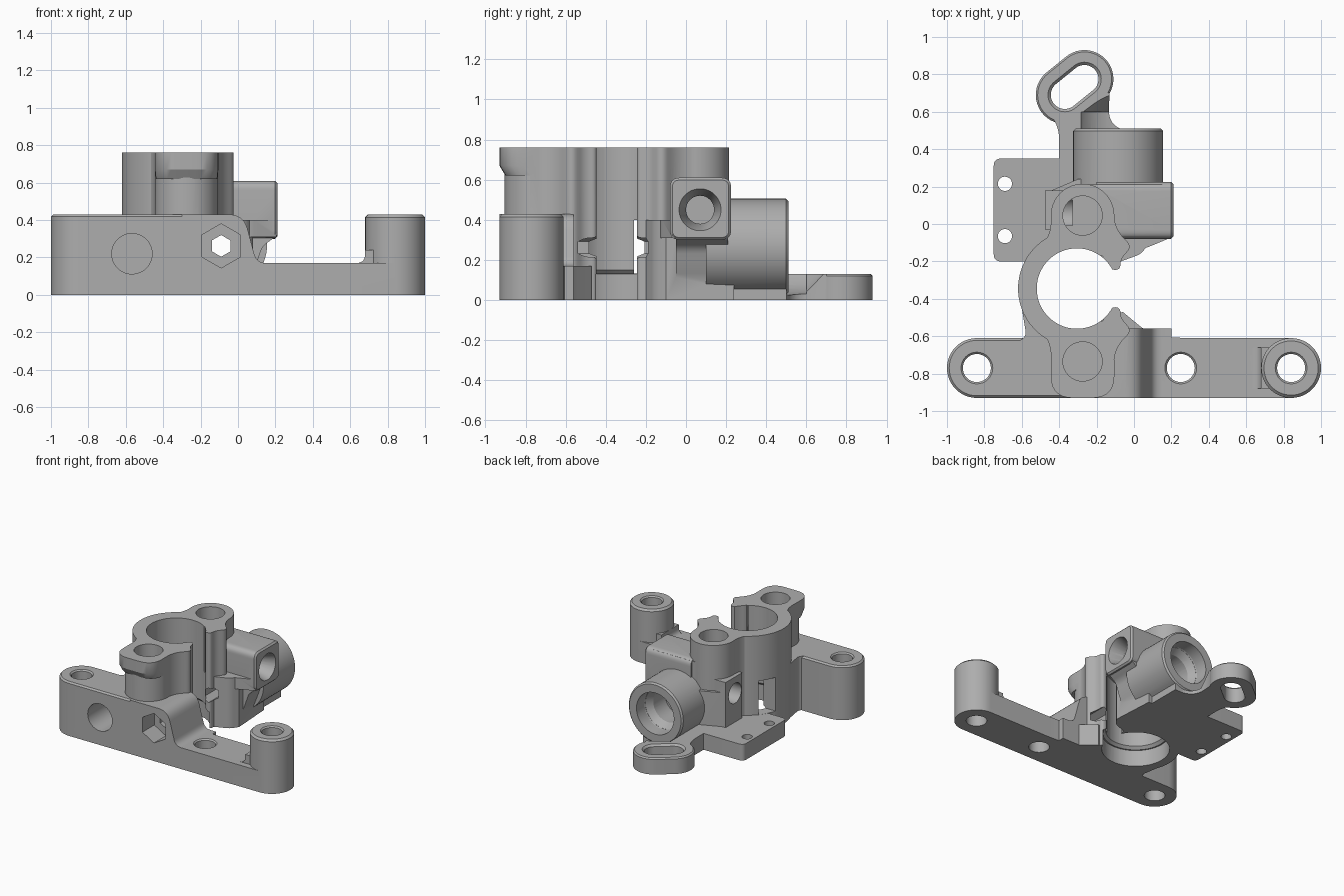
import bpy, bmesh
from math import sin, cos, pi, radians
from mathutils import Vector

cube = bpy.data.objects.get("Cube")
if cube:
    bpy.data.objects.remove(cube, do_unlink=True)

grey = bpy.data.materials.new("plain_grey")
grey.use_nodes = True
colour = (0.42, 0.42, 0.42, 1)
grey.diffuse_color = colour
grey.node_tree.nodes["Principled BSDF"].inputs["Base Color"].default_value = colour


def circle(u, v, r, n=48, start=0, sweep=360):
    steps = n if sweep == 360 else n + 1
    angles = [radians(start + sweep * i / n) for i in range(steps)]
    return [(u + r * cos(a), v + r * sin(a)) for a in angles]


def rounded(points, steps=7):
    """Polygon whose corners (u, v, cut) are rounded over the length cut."""
    out = []
    for i, p in enumerate(points):
        here = Vector(p[:2])
        if len(p) < 3:
            out.append(tuple(here))
            continue
        before, after = (Vector(points[j][:2]) for j in (i - 1, (i + 1) % len(points)))
        a = here + (before - here).normalized() * p[2]
        b = here + (after - here).normalized() * p[2]
        for k in range(steps + 1):
            t = k / steps
            out.append(tuple(a * (1 - t) ** 2 + here * 2 * t * (1 - t) + b * t * t))
    return out


def box(u0, u1, v0, v1, r=0):
    corners = [(u0, v0), (u1, v0), (u1, v1), (u0, v1)]
    return rounded([(*c, r) for c in corners]) if r else corners


def prism(name, outline, start, end, axis="z", end_outline=None, chamfer=0):
    """Solid between two outlines; the far end may be chamfered."""
    place = {"x": lambda u, v, w: (w, u, v),
             "y": lambda u, v, w: (u, w, v),
             "z": lambda u, v, w: (u, v, w)}[axis]
    bm = bmesh.new()
    low = [bm.verts.new(place(u, v, start)) for u, v in outline]
    high = [bm.verts.new(place(u, v, end)) for u, v in end_outline or outline]
    bm.faces.new(low)
    cap = bm.faces.new(high)
    for i in range(len(low)):
        j = (i + 1) % len(low)
        bm.faces.new((low[i], low[j], high[j], high[i]))
    bmesh.ops.recalc_face_normals(bm, faces=bm.faces)
    if chamfer:
        bmesh.ops.bevel(bm, geom=list(cap.edges), offset=chamfer, segments=1,
                        affect="EDGES", profile=0.5)
    mesh = bpy.data.meshes.new(name)
    bm.to_mesh(mesh)
    bm.free()
    ob = bpy.data.objects.new(name, mesh)
    bpy.context.collection.objects.link(ob)
    mesh.materials.append(grey)
    return ob


def combine(body, part, operation):
    mod = body.modifiers.new(operation.lower(), "BOOLEAN")
    mod.operation = operation
    mod.solver = "EXACT"
    mod.object = part
    bpy.context.view_layer.objects.active = body
    bpy.ops.object.modifier_apply(modifier=mod.name)
    bpy.data.objects.remove(part, do_unlink=True)


RING = (-0.305, -0.345)
LOBE = (-0.275, 0.045)
BOLT = (-0.09, 0.262)
BAR_Y = -0.77
TOP = 0.76


def mirror(points):
    return [(p[0], 2 * RING[1] - p[1], *p[2:]) for p in points]


# Tall clamp: open ring, two lobes, and the arms ending in rounded lips
solids = [prism("ring", [RING] + circle(*RING, 0.315, 48, 55, 250), 0, TOP)]
arm = [(-0.275, 0.1), (-0.44, 0.06), (-0.45, -0.08, 0.08), (-0.56, -0.17),
       (-0.3, -0.2), (-0.17, -0.17), (-0.125, -0.245, 0.025), (-0.075, -0.245, 0.025),
       (-0.07, -0.185, 0.03), (-0.01, -0.12, 0.04), (-0.1, -0.03, 0.07), (-0.11, 0.08)]
for side, flip in (("rear", lambda p: p), ("front", mirror)):
    solids.append(prism(side + "_arm", rounded(flip(arm)), 0, TOP))
    solids.append(prism(side + "_lobe", flip(circle(*LOBE, 0.17)), 0, TOP))
wide = rounded([(-0.445, -0.735), (-0.445, -0.93, 0.12), (-0.105, -0.93, 0.12), (-0.105, -0.735)])
slim = rounded([(-0.44, -0.735), (-0.44, -0.9, 0.12), (-0.11, -0.9, 0.12), (-0.11, -0.735)])
solids += [prism("lobe_flare", slim, 0.62, 0.67, "z", wide),
           prism("lobe_cap", wide, 0.67, TOP)]

# Front mounting bar, its hump, low arm and end post
left_end = circle(-0.84, BAR_Y, 0.16, 24, 90, 180)
hump = rounded([(-0.3, 0), (-0.3, 0.43), (0.03, 0.43, 0.08), (0.1, 0.17, 0.05),
                (0.2, 0.17), (0.2, 0)])
fillet = rounded([(0.5, 0.1), (0.6, 0.17), (0.68, 0.17, 0.05), (0.68, 0.24), (0.8, 0.24), (0.8, 0.1)])
gusset = rounded([(-0.3, -0.8), (-0.3, -0.55), (-0.06, -0.47), (0, -0.52, 0.03),
                  (0.1, -0.6, 0.08), (0.28, -0.61), (0.28, -0.8)])
solids += [
    prism("bar", left_end + [(-0.2, -0.93), (-0.2, -0.61)], 0, 0.43, chamfer=0.012),
    prism("hump", hump, -0.93, -0.56, "y"),
    prism("low_bar", box(0.1, 0.84, -0.93, -0.61), 0, 0.17),
    prism("gusset", gusset, 0, 0.17),
    prism("post_fillet", fillet, -0.88, -0.66, "y"),
    prism("end_post", circle(0.84, BAR_Y, 0.16), 0, 0.43, chamfer=0.015),
    prism("bar_web", rounded([(-0.62, -0.63), (-0.575, -0.6, 0.03), (-0.6, -0.45),
                              (-0.4, -0.5), (-0.4, -0.63)]), 0, 0.43),
]

# Rear base plate with side tab, neck and slotted lug
base = rounded([(-0.75, -0.2, 0.04), (-0.75, 0.35, 0.04), (-0.4, 0.35), (-0.4, 0.55, 0.1),
                (-0.5, 0.63), (-0.37, 0.7), (-0.13, 0.7), (-0.14, 0.52, 0.1), (-0.04, 0.5),
                (0.03, 0.5), (0.03, -0.12), (-0.1, -0.2), (-0.3, -0.2), (-0.5, -0.2)])


def slot(r):
    return (circle(-0.265, 0.775, r, 24, -51, 180) + circle(-0.37, 0.69, r, 24, 129, 180))


plate = prism("base_plate", base, 0, 0.13)
combine(plate, prism("lug", slot(0.155), 0, 0.13, chamfer=0.01), "UNION")
combine(plate, prism("clearance", circle(-0.085, 0.265, 0.24), 0.4, 0.6, "y"), "DIFFERENCE")
combine(plate, prism("clearance_taper", circle(-0.085, 0.265, 0.24), 0.59, 0.69, "y",
                     circle(-0.085, 0.265, 0.14)), "DIFFERENCE")
solids.append(plate)

# Rear body: bolt barrel, side boss, core and left block
core = rounded([(-0.44, -0.1), (-0.44, 0.18), (-0.3, 0.24), (0.06, 0.24), (0.08, -0.1),
                (0.04, -0.16, 0.03), (-0.07, -0.2), (-0.3, -0.15)])
boss_web = rounded([(-0.25, 0), (-0.25, 0.6), (0.15, 0.6), (0.2, 0.55), (0.2, 0.31, 0.02),
                    (0.13, 0.26, 0.03), (0.1, 0.17, 0.04), (0.03, 0)])
boss_root = rounded([(-0.13, -0.13), (0.06, -0.13, 0.03), (0.205, -0.07), (0.205, 0.1), (-0.13, 0.1)])
solids += [
    prism("barrel", circle(-0.085, 0.265, 0.24, 64), 0.1, 0.51, "y", chamfer=0.012),
    prism("barrel_foot", box(-0.2, 0.03, 0, 0.2), 0.1, 0.5, "y"),
    prism("core", core, 0, 0.4),
    prism("boss_web", boss_web, -0.05, 0.21, "y"),
    prism("boss_root", boss_root, 0.31, 0.4),
    prism("side_boss", box(-0.08, 0.225, 0.3, 0.61, 0.05), -0.2, 0.21, "x", chamfer=0.012),
    prism("left_block", box(-0.03, 0.18, 0.05, 0.49), -0.475, -0.2, "x"),
]

body = solids[0]
for part in solids[1:]:
    combine(body, part, "UNION")
body.name = body.data.name = "clamp_bracket"

# Bores of the ring, the lobes and the wall window
cuts = [
    prism("ring_bore", circle(*RING, 0.215, 64), -0.1, 0.9),
    prism("ring_counterbore", circle(*RING, 0.245, 64), -0.1, 0.13),
    prism("ring_bore_step", circle(*RING, 0.245, 64), 0.12, 0.155, "z", circle(*RING, 0.21, 64)),
    prism("wall_window", box(-0.26, -0.14, 0.131, 0.4), -0.7, -0.4, "x"),
    prism("rear_lobe_hole", circle(*LOBE, 0.105), 0.4, 0.9),
    prism("front_lobe_hole", mirror(circle(*LOBE, 0.105)), 0.35, 0.9),
]

# Vertical mounting holes with chamfered rims
for x, y, r, top in ((-0.84, BAR_Y, 0.075, 0.43), (0.25, BAR_Y, 0.075, 0.17),
                     (0.84, BAR_Y, 0.075, 0.43), (-0.69, 0.215, 0.038, 0.13),
                     (-0.69, -0.065, 0.038, 0.13)):
    cuts.append(prism("mount_hole", circle(x, y, r, 32), -0.1, top + 0.1))
    if r > 0.05:
        cuts.append(prism("mount_rim", circle(x, y, r - 0.005, 32), top - 0.015, top + 0.01, "z",
                          circle(x, y, r + 0.02, 32)))
cuts += [prism("lug_slot", slot(0.075), -0.1, 0.3),
         prism("lug_slot_rim", slot(0.07), 0.11, 0.14, "z", slot(0.1))]

# Horizontal holes: blind front socket, hex bolt path, barrel, side sockets
cuts += [
    prism("front_socket", circle(-0.567, 0.22, 0.108), -1, -0.66, "y"),
    prism("nut_pocket", circle(*BOLT, 0.118, 6, 30), -1, -0.78, "y"),
    prism("bolt_path", circle(*BOLT, 0.058, 6, 30), -0.9, 0.4, "y"),
    prism("barrel_mouth", circle(-0.085, 0.265, 0.165), 0.4, 0.6, "y"),
    prism("barrel_step", circle(-0.085, 0.265, 0.125), 0.34, 0.41, "y",
          circle(-0.085, 0.265, 0.17)),
    prism("barrel_bore", circle(-0.085, 0.265, 0.13), 0.2, 0.39, "y"),
    prism("side_socket", circle(0.07, 0.45, 0.07), 0, 0.3, "x"),
    prism("side_countersink", circle(0.07, 0.45, 0.068), 0.1, 0.22, "x", circle(0.07, 0.45, 0.108)),
    prism("left_socket", circle(0.06, 0.36, 0.08), -0.6, -0.33, "x"),
]
for cutter in cuts:
    combine(body, cutter, "DIFFERENCE")

bpy.ops.object.select_all(action="DESELECT")
body.select_set(True)
bpy.context.view_layer.objects.active = body
bpy.ops.object.shade_smooth_by_angle(angle=radians(30))
